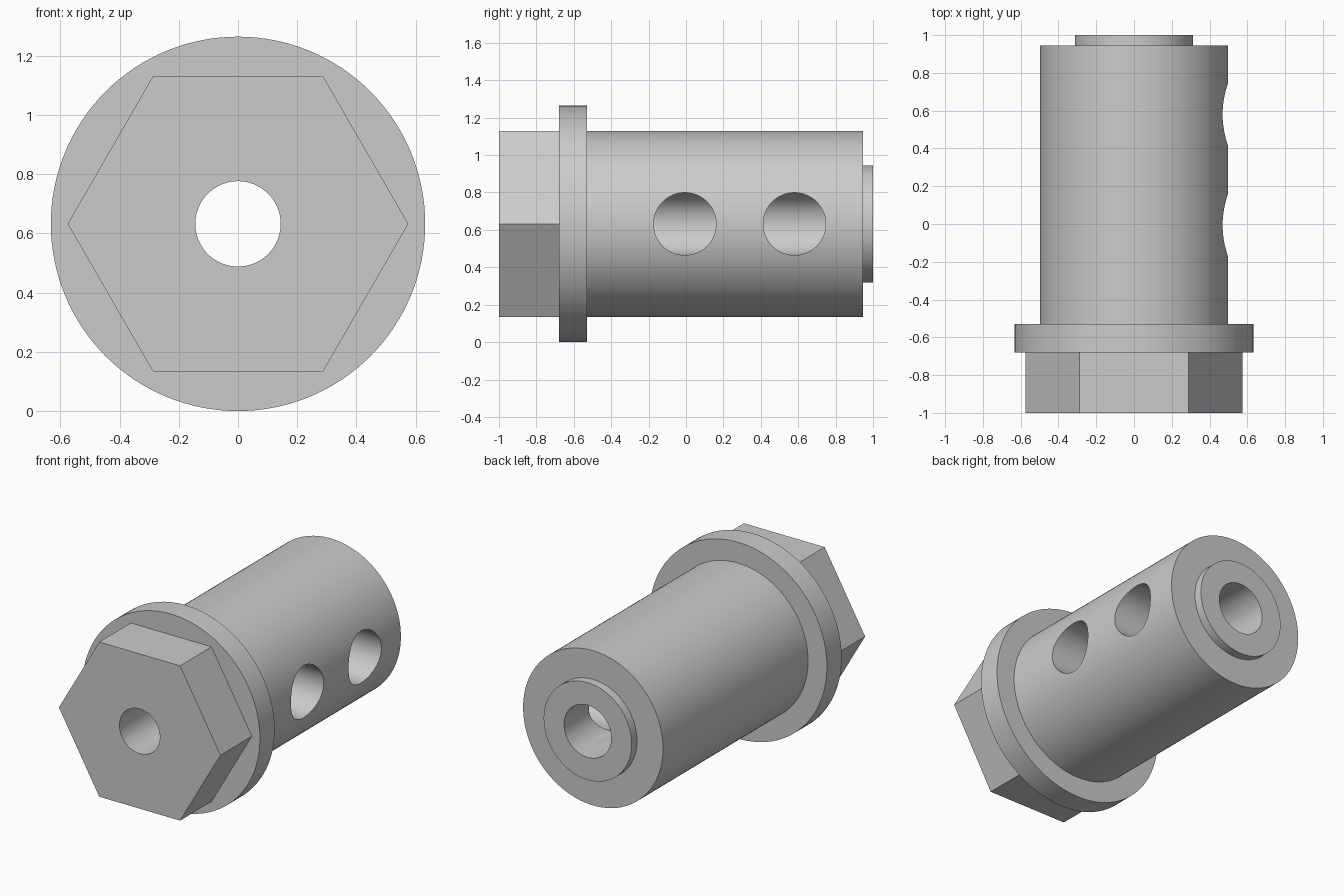
import bpy, bmesh, math
from mathutils import Matrix

if "Cube" in bpy.data.objects:
    bpy.data.objects.remove(bpy.data.objects["Cube"], do_unlink=True)

AXIS_Z = 0.632
SEGMENTS = 128

steel = bpy.data.materials.new("plain_grey_steel")
steel.use_nodes = True
GREY = (0.6, 0.6, 0.6, 1)
steel.diffuse_color = GREY
steel.node_tree.nodes["Principled BSDF"].inputs["Base Color"].default_value = GREY


def make_object(name, bm):
    bmesh.ops.recalc_face_normals(bm, faces=bm.faces)
    mesh = bpy.data.meshes.new(name)
    bm.to_mesh(mesh)
    bm.free()
    mesh.materials.append(steel)
    obj = bpy.data.objects.new(name, mesh)
    bpy.context.collection.objects.link(obj)
    return obj


def turned(name, profile, sides=SEGMENTS):
    """Solid turned about the long axis from (y, radius) pairs."""
    bm = bmesh.new()
    rings = []
    for y, r in profile:
        angles = [2 * math.pi * i / sides for i in range(sides)]
        rings.append([bm.verts.new((r * math.cos(a), y, AXIS_Z + r * math.sin(a)))
                      for a in angles])
    for a, b in zip(rings, rings[1:]):
        for i in range(sides):
            j = (i + 1) % sides
            bm.faces.new((a[i], a[j], b[j], b[i]))
    bm.faces.new(rings[0])
    bm.faces.new(rings[-1])
    return make_object(name, bm)


def cross_drill(name, y, radius, length):
    """Round cutter running from the axis out to +x."""
    bm = bmesh.new()
    bmesh.ops.create_cone(
        bm, cap_ends=True, segments=96, radius1=radius, radius2=radius, depth=length,
        matrix=Matrix.Translation((length / 2, y, AXIS_Z)) @ Matrix.Rotation(math.pi / 2, 4, "Y"))
    return make_object(name, bm)


def combine(target, tool, operation):
    tool.hide_render = True
    mod = target.modifiers.new(tool.name, "BOOLEAN")
    mod.operation = operation
    mod.solver = "EXACT"
    mod.object = tool
    bpy.context.view_layer.objects.active = target
    bpy.ops.object.modifier_apply(modifier=mod.name)
    bpy.data.objects.remove(tool, do_unlink=True)


# Flange, barrel and rear boss
fitting = turned("hollow_bolt", [(-0.68, 0.632), (-0.53, 0.632), (-0.53, 0.498),
                                 (0.945, 0.498), (0.945, 0.313), (1, 0.313)])

# Hexagonal head, sunk into the flange
combine(fitting, turned("hex_head", [(-1, 0.575), (-0.6, 0.575)], sides=6), "UNION")

# Stepped bore along the axis
combine(fitting, turned("bore_cutter", [(-1.1, 0.144), (-0.53, 0.144),
                                        (-0.53, 0.168), (1.1, 0.168)]), "DIFFERENCE")

# Two cross holes on one side
for y in (-0.006, 0.58):
    combine(fitting, cross_drill("cross_hole_cutter", y, 0.167, 0.8), "DIFFERENCE")

# Smooth round walls, crisp edges
bpy.ops.object.select_all(action="DESELECT")
fitting.select_set(True)
bpy.context.view_layer.objects.active = fitting
bpy.ops.object.shade_smooth_by_angle(angle=math.radians(25))
